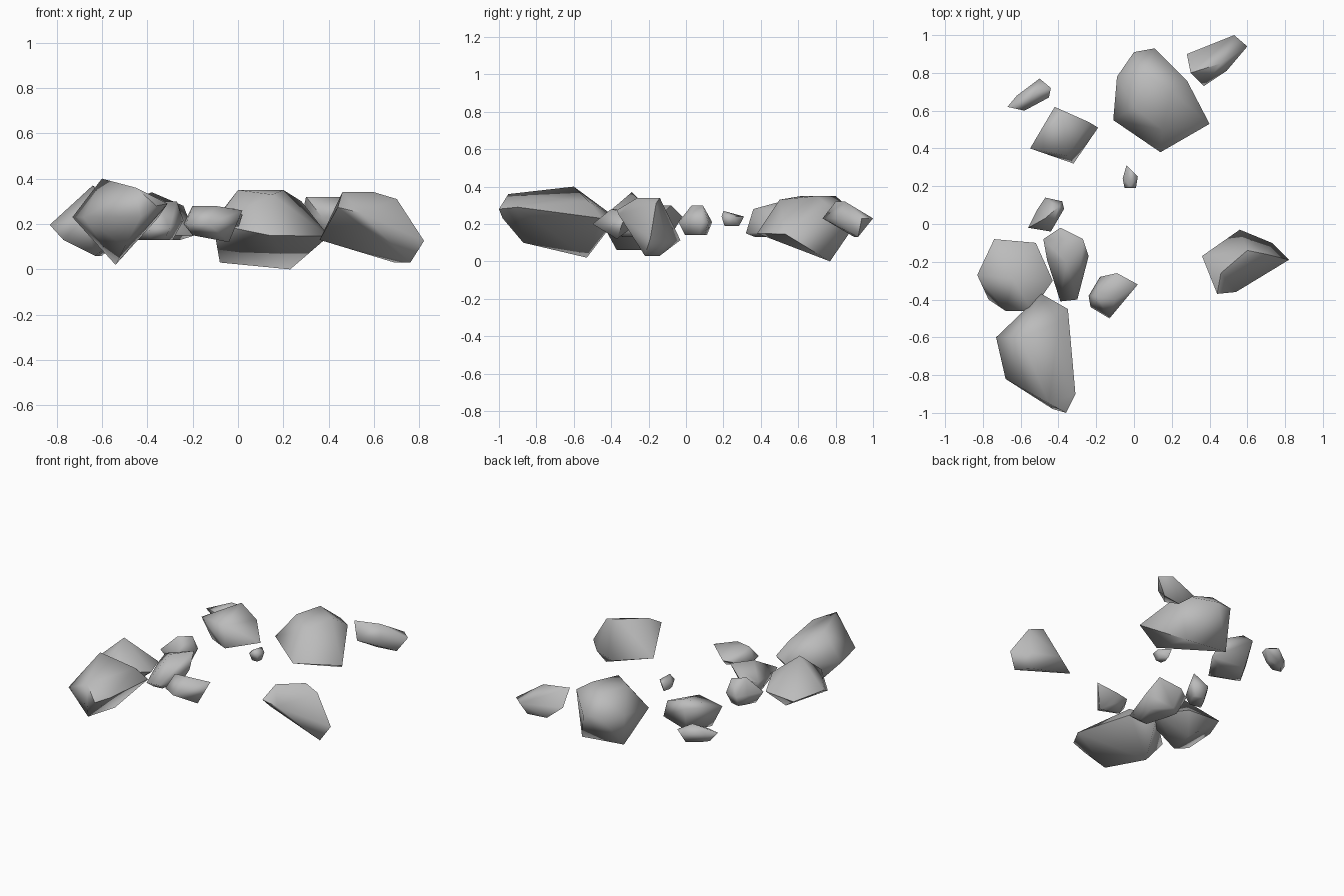
import bpy
import bmesh
import math
from mathutils import Vector

old_cube = bpy.data.objects.get("Cube")
if old_cube:
    bpy.data.objects.remove(old_cube, do_unlink=True)

STONE_GREY = (.5, .5, .5, 1)
stone = bpy.data.materials.new("stone_grey")
stone.use_nodes = True
stone.diffuse_color = STONE_GREY
stone.node_tree.nodes["Principled BSDF"].inputs["Base Color"].default_value = STONE_GREY


def plan_centre(outline):
    """Average of the outline's corners, seen from above."""
    return sum((Vector(corner[:2]) for corner in outline), Vector((0, 0))) / len(outline)


def rock(name, low, middle, high, rim, crown, base=None, tilt=(0, 0)):
    """Chiselled stone: a hull over a tilted rim, a crown and a base.

    A corner may carry its own height in place of its ring's height.
    Without a base of its own, a rock stands on a shrunken copy of its rim.
    """
    centre = plan_centre(rim)
    if base is None:
        base = [centre.lerp(Vector(corner[:2]), .65) for corner in rim]

    bm = bmesh.new()

    def add_corner(corner, ring_height):
        height = corner[-1] if len(corner) > 2 else ring_height
        bm.verts.new((corner[0], corner[1], height))

    for corner in rim:
        offset = Vector(corner[:2]) - centre
        add_corner(corner, middle + offset.dot(Vector(tilt)))
    for corner in crown:
        add_corner(corner, high)
    for corner in base:
        add_corner(corner, low)

    # Wrap the corners and drop any that fall inside
    bmesh.ops.convex_hull(bm, input=bm.verts)
    loose = [vert for vert in bm.verts if not vert.link_faces]
    bmesh.ops.delete(bm, geom=loose, context="VERTS")
    bmesh.ops.recalc_face_normals(bm, faces=bm.faces)

    mesh = bpy.data.meshes.new(name)
    bm.to_mesh(mesh)
    bm.free()
    mesh.materials.append(stone)
    stone_object = bpy.data.objects.new(name, mesh)
    bpy.context.collection.objects.link(stone_object)

    # Soft worn facets, with only the hardest breaks left sharp
    bpy.ops.object.select_all(action="DESELECT")
    stone_object.select_set(True)
    bpy.context.view_layer.objects.active = stone_object
    bpy.ops.object.shade_smooth_by_angle(angle=math.radians(75))


# Large boulders
rock("back_boulder", low=0, middle=.2, high=.35,
     rim=[(-.09, .78), (0, .91), (.11, .93), (.28, .76, .3), (.4, .53), (.14, .38), (-.11, .55)],
     crown=[(0, .62), (.15, .5, .33), (.2, .7), (.05, .8)],
     base=[(-.08, .77, .03), (.23, .77)],
     tilt=(-.1, .15))

rock("front_boulder", low=.02, middle=.23, high=.36,
     rim=[(-.49, -.37), (-.35, -.45), (-.31, -.9, .29), (-.36, -1, .28),
          (-.43, -.98), (-.68, -.82), (-.73, -.6)],
     crown=[(-.6, -.6, .4), (-.45, -.95), (-.4, -.52, .32)],
     base=[(-.54, -.53), (-.5, -.87, .1)])

rock("right_boulder", low=.06, middle=.2, high=.37,
     rim=[(-.74, -.08), (-.52, -.1), (-.43, -.3), (-.54, -.46), (-.68, -.46), (-.77, -.4, .13), (-.83, -.27)],
     crown=[(-.64, -.29)],
     base=[(-.6, -.2), (-.63, -.37)],
     tilt=(0, -.15))

rock("left_boulder", low=.03, middle=.18, high=.34,
     rim=[(.56, -.03), (.73, -.1), (.82, -.19), (.54, -.36), (.44, -.37), (.36, -.17, .13)],
     crown=[(.46, -.26), (.6, -.14), (.7, -.16, .31)],
     base=[(.69, -.14), (.76, -.22)],
     tilt=(-.2, -.4))

# Medium rocks
rock("back_left_rock", low=.13, middle=.23, high=.32,
     rim=[(.28, .9), (.53, 1), (.6, .94), (.49, .81), (.37, .73)],
     crown=[(.3, .8), (.46, .85)],
     base=[(.4, .9), (.53, .92)])

rock("back_right_rock", low=.13, middle=.15, high=.34,
     rim=[(-.42, .62, .3), (-.19, .51), (-.32, .32), (-.55, .4, .27)],
     crown=[(-.38, .58), (-.24, .54, .28), (-.35, .36, .28)])

rock("middle_rock", low=.13, middle=.21, high=.3,
     rim=[(-.39, -.02), (-.24, -.17), (-.3, -.4), (-.39, -.41), (-.46, -.19), (-.48, -.08)],
     crown=[(-.27, -.08), (-.36, -.2)],
     tilt=(0, .15))

rock("front_rock", low=.12, middle=.2, high=.28,
     rim=[(-.18, -.28), (-.09, -.26), (.02, -.32, .26), (-.13, -.5), (-.23, -.44), (-.24, -.38)],
     crown=[(-.2, -.38), (-.1, -.4)],
     base=[(-.04, -.37), (-.2, -.38, .15)])

# Small stones
rock("right_stone", low=.14, middle=.21, high=.3,
     rim=[(-.47, .14), (-.38, .12), (-.37, .08), (-.44, -.04), (-.56, -.02), (-.51, .08)],
     crown=[(-.4, .09), (-.47, .03)])

rock("far_stone", low=.15, middle=.21, high=.26,
     rim=[(-.67, .62), (-.62, .68), (-.5, .77), (-.44, .72), (-.45, .67), (-.58, .6)],
     crown=[(-.53, .69)])

rock("pebble", low=.19, middle=.24, high=.27,
     rim=[(-.04, .31), (.02, .25), (.01, .19), (-.05, .19), (-.06, .24)],
     crown=[(-.02, .2)])
